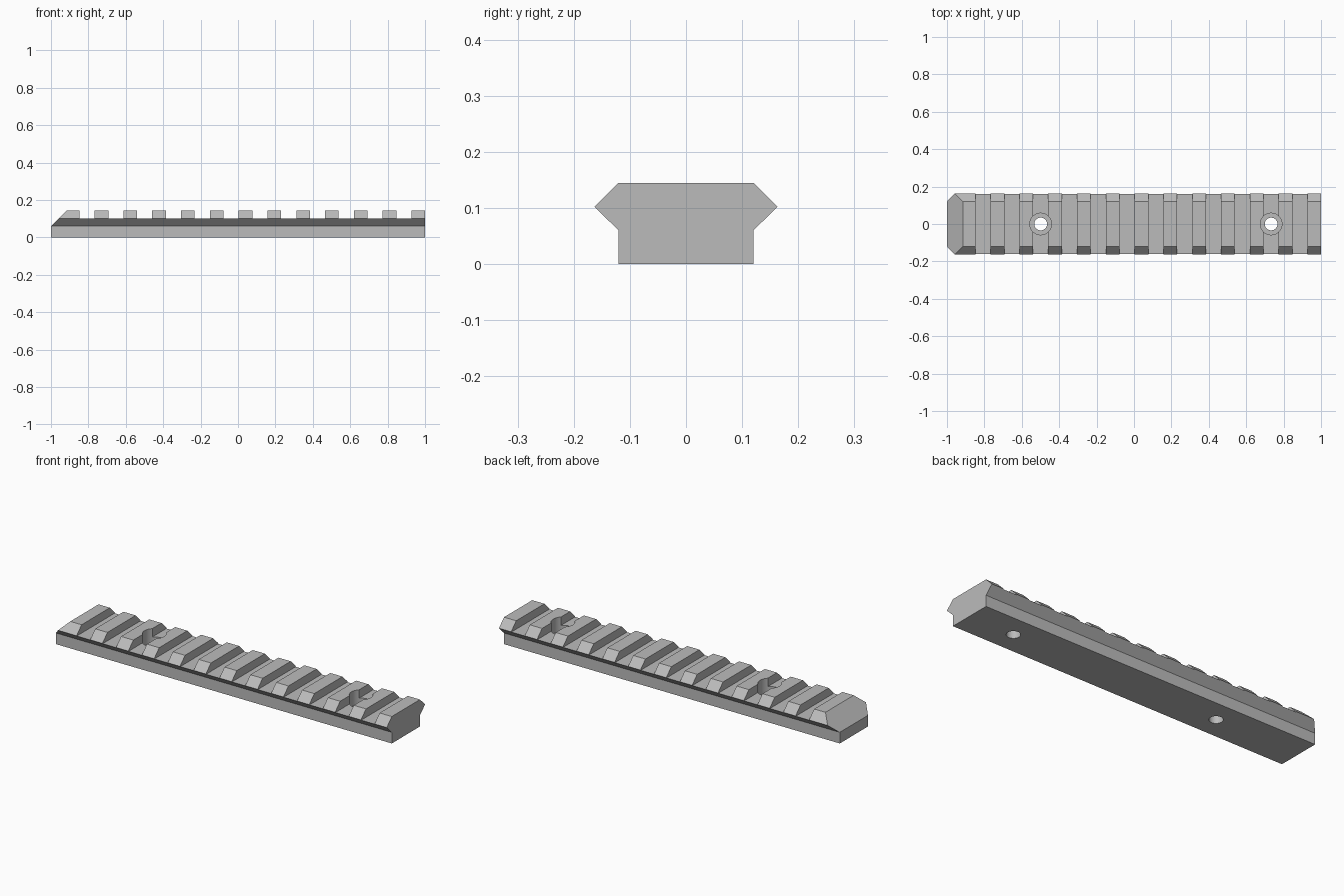
import bpy
import bmesh
import math
from mathutils import Matrix

default_cube = bpy.data.objects.get("Cube")
if default_cube:
    bpy.data.objects.remove(default_cube, do_unlink=True)

# Main dimensions
LOW, WIDE = 0.12, 0.163                   # half widths of foot and flanges
Z_NECK, Z_WIDE, Z_TOP = 0.06, 0.102, 0.145
SLOT_FLOOR, SLOT_WIDTH, PITCH = 0.1, 0.081, 0.154
LAST_SLOT, SLOTS = 0.887, 12
SCREW_SLOTS = (1, 9)                      # slots that hold a screw hole

grey = bpy.data.materials.new("Rail grey")
grey.use_nodes = True
colour = (0.5, 0.5, 0.5, 1)
grey.diffuse_color = colour
grey.node_tree.nodes["Principled BSDF"].inputs["Base Color"].default_value = colour


def make_object(name, bm):
    bmesh.ops.recalc_face_normals(bm, faces=bm.faces)
    mesh = bpy.data.meshes.new(name)
    bm.to_mesh(mesh)
    bm.free()
    obj = bpy.data.objects.new(name, mesh)
    bpy.context.collection.objects.link(obj)
    return obj


def hole_cutter(name, radius, bottom, top):
    bm = bmesh.new()
    for x in screw_x:
        bmesh.ops.create_cone(
            bm, cap_ends=True, segments=32, radius1=radius, radius2=radius,
            depth=top - bottom,
            matrix=Matrix.Translation((x, 0, (top + bottom) / 2)))
    return make_object(name, bm)


# Rail body: dovetail section swept along x, left end sloped above the neck
half = [(LOW, 0), (LOW, Z_NECK), (WIDE, Z_WIDE), (LOW, Z_TOP)]
section = half + [(-y, z) for y, z in reversed(half)]
bm = bmesh.new()
left = [bm.verts.new((-1 + max(0, z - Z_NECK), y, z)) for y, z in section]
right = [bm.verts.new((1, y, z)) for y, z in section]
count = len(section)
for i in range(count):
    j = (i + 1) % count
    bm.faces.new((left[i], left[j], right[j], right[i]))
bm.faces.new(right)
bm.faces.new((left[0], left[1], left[-2], left[-1]))
bm.faces.new(left[1:-1])
rail = make_object("slotted_rail", bm)
rail.data.materials.append(grey)

# Cross slots
slot_x = [LAST_SLOT - PITCH * i for i in range(SLOTS)]
screw_x = [slot_x[i] for i in SCREW_SLOTS]
bm = bmesh.new()
for x in slot_x:
    place = Matrix.Translation((x, 0, SLOT_FLOOR + 0.1))
    size = Matrix.Diagonal((SLOT_WIDTH, 0.5, 0.2, 1))
    bmesh.ops.create_cube(bm, size=1, matrix=place @ size)
cutters = [make_object("slot_cutter", bm)]

# Screw holes with wider recesses for the heads
cutters.append(hole_cutter("recess_cutter", 0.058, 0.065, 0.3))
cutters.append(hole_cutter("screw_hole_cutter", 0.034, -0.1, 0.3))

for cutter in cutters:
    cutter.hide_render = True
    cut = rail.modifiers.new(cutter.name, "BOOLEAN")
    cut.operation = "DIFFERENCE"
    cut.solver = "EXACT"
    cut.object = cutter

# Keep the finished cut mesh and drop the cutters
bpy.context.view_layer.update()
graph = bpy.context.evaluated_depsgraph_get()
finished = bpy.data.meshes.new_from_object(rail.evaluated_get(graph))
rail.modifiers.clear()
rail.data = finished
for cutter in cutters:
    bpy.data.objects.remove(cutter, do_unlink=True)

# Smooth hole walls, crisp machined edges
for obj in bpy.context.selected_objects:
    obj.select_set(False)
rail.select_set(True)
bpy.context.view_layer.objects.active = rail
bpy.ops.object.shade_smooth_by_angle(angle=math.radians(30))
